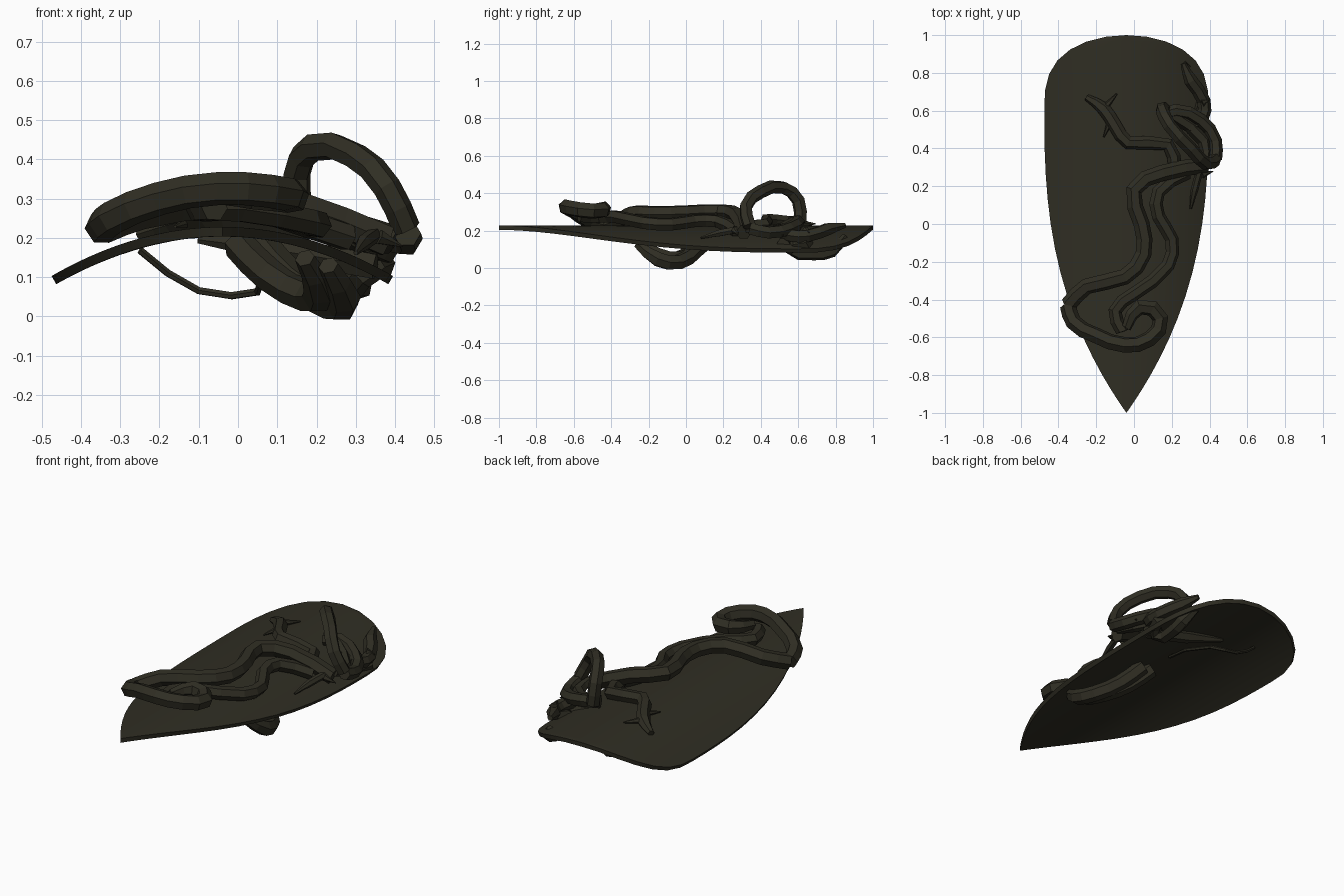
import bpy
import bmesh
import math

if "Cube" in bpy.data.objects:
    bpy.data.objects.remove(bpy.data.objects["Cube"], do_unlink=True)

# One dark olive colour for everything
olive = bpy.data.materials.new("dark_olive")
olive.use_nodes = True
colour = (.029, .027, .017, 1)
olive.diffuse_color = colour
olive.node_tree.nodes["Principled BSDF"].inputs["Base Color"].default_value = colour

# Shield proportions
CENTRE = -.04
HALF_WIDTH = .435
WIDEST = .6
CROWN = .228
ARCH = .125


def activate(obj):
    bpy.ops.object.select_all(action="DESELECT")
    obj.select_set(True)
    bpy.context.view_layer.objects.active = obj


def surface_height(x):
    """Height of the arched shield face at a given x."""
    return CROWN - ARCH * ((x - CENTRE) / HALF_WIDTH) ** 2


def half_width(y):
    """Outline: a pointed taper to the front, a rounded end at the back."""
    if y < WIDEST:
        reach = (WIDEST - y) / (WIDEST + 1)
        return HALF_WIDTH * (1 - reach ** 2.6)
    reach = min((y - WIDEST) / (1 - WIDEST), 1)
    return HALF_WIDTH * math.sqrt(1 - reach ** 3)


def build_shield(name, rows, columns, thickness):
    """Loft rows across the arched face, then thicken downwards."""
    bm = bmesh.new()
    grid = []
    for j in range(rows + 1):
        y = -math.cos(math.pi * j / rows)
        row = []
        for i in range(columns + 1):
            x = CENTRE + half_width(y) * math.sin((i / columns - .5) * math.pi)
            row.append(bm.verts.new((x, y, surface_height(x))))
        grid.append(row)
    for lower, upper in zip(grid, grid[1:]):
        for i in range(columns):
            bm.faces.new((lower[i], lower[i + 1], upper[i + 1], upper[i]))
    bmesh.ops.remove_doubles(bm, verts=bm.verts, dist=.0001)
    bmesh.ops.recalc_face_normals(bm, faces=bm.faces)
    mesh = bpy.data.meshes.new(name)
    bm.to_mesh(mesh)
    bm.free()
    mesh.materials.append(olive)
    shield = bpy.data.objects.new(name, mesh)
    bpy.context.collection.objects.link(shield)
    activate(shield)
    solid = shield.modifiers.new("thickness", "SOLIDIFY")
    solid.thickness = thickness
    solid.offset = -1
    bpy.ops.object.modifier_apply(modifier=solid.name)
    bpy.ops.object.shade_smooth_by_angle(angle=math.radians(40))


def build_vine(name, path, radius, lift, end_lift, bulge=0, start=1, end=1):
    """Faceted tube following a plan path at a height above the shield face.

    The lift blends from start to end, and bulge bows the middle up or down.
    """
    curve = bpy.data.curves.new(name, "CURVE")
    curve.dimensions = "3D"
    curve.bevel_depth = radius
    curve.bevel_resolution = 1
    curve.resolution_u = 2
    curve.use_fill_caps = True
    spline = curve.splines.new("BEZIER")
    last = len(path) - 1
    spline.bezier_points.add(last)
    for i, (point, (x, y)) in enumerate(zip(spline.bezier_points, path)):
        along = i / last
        height = lift + (end_lift - lift) * along + bulge * math.sin(math.pi * along)
        point.co = (x, y, surface_height(x) + height)
        point.handle_left_type = "AUTO"
        point.handle_right_type = "AUTO"
    spline.bezier_points[0].radius = start
    spline.bezier_points[last].radius = end
    spline.use_smooth = False
    curve.materials.append(olive)
    vine = bpy.data.objects.new(name, curve)
    bpy.context.collection.objects.link(vine)
    activate(vine)
    bpy.ops.object.convert(target="MESH")


THICK = .043
MEDIUM = .036
THIN = .02

# Shield body
build_shield("shield_body", rows=24, columns=20, thickness=.024)

# Long vine winding from the left edge to the right edge
build_vine("main_vine", [
    (.38, .31), (.15, .27), (0, .18), (.04, 0), (.05, -.16),
    (-.05, -.28), (-.25, -.33), (-.35, -.43),
], THICK, lift=.08, end_lift=.06)

# Its continuation, curling and rising at the front
build_vine("front_curl", [
    (-.35, -.43), (-.32, -.52), (-.2, -.59), (-.05, -.64), (.08, -.61),
    (.14, -.5), (.03, -.44), (-.04, -.55),
], THICK, lift=.06, end_lift=.08, bulge=.03, end=.6)

# Second vine beside the main one
build_vine("second_vine", [
    (.28, .27), (.13, .17), (.13, .04), (.2, -.08), (.18, -.22),
    (0, -.37), (-.1, -.46), (-.06, -.57),
], MEDIUM, lift=.04, end_lift=.05)

# Branch over the back half, with twigs
build_vine("back_branch", [
    (.22, .28), (.18, .42), (-.03, .43), (-.1, .52), (-.16, .61), (-.25, .67),
], MEDIUM, lift=.04, end_lift=.01, end=.5)
build_vine("back_twig", [(-.16, .61), (-.09, .69)],
           THIN, lift=.02, end_lift=.01, end=.2)
build_vine("inner_twig", [(-.12, .56), (-.16, .46)],
           THIN, lift=.02, end_lift=.01, end=.2)

# Standing loop above the left edge, closed by a low outer vine
build_vine("standing_loop", [
    (.16, .61), (.15, .6), (.19, .52), (.3, .4), (.38, .32), (.43, .34),
], MEDIUM, lift=.04, end_lift=.14, bulge=.165)
build_vine("loop_base", [
    (.43, .34), (.43, .44), (.35, .55), (.22, .6), (.14, .57),
], MEDIUM, lift=.13, end_lift=.04)
build_vine("loop_brace", [(.2, .58), (.37, .44), (.38, .32)],
           MEDIUM, lift=.05, end_lift=.1, end=.6)

# Vine wrapping around the back left edge, above and below
build_vine("edge_vine", [
    (.26, .85), (.3, .76), (.37, .65), (.36, .56), (.28, .5),
], MEDIUM, lift=.06, end_lift=.05, start=.4)
build_vine("edge_underside_vine", [
    (.37, .66), (.31, .56), (.3, .68), (.31, .78), (.26, .85),
], MEDIUM, lift=.02, end_lift=0, bulge=-.085, end=.5)

# Pair of strands bowing below the shield
for side, shift in (("inner", 0), ("outer", .06)):
    build_vine(side + "_lower_vine", [
        (shift, .15), (.08 + shift, .05), (.18 + shift, -.04),
        (.21 + shift, -.15), (.17 + shift, -.26),
    ], THICK, lift=-.04, end_lift=-.05, bulge=-.1, end=.6)

# Short offshoot climbing the left edge beside the main vine
build_vine("edge_offshoot", [(.3, .08), (.32, .18), (.35, .29)],
           THIN, lift=.01, end_lift=.08, start=.3)

# Thin tendrils on the underside
build_vine("underside_tendril", [(-.25, .7), (-.1, .74), (.05, .7), (0, .3)],
           THIN / 2, lift=-.03, end_lift=-.03, bulge=-.15)
build_vine("underside_strand", [(-.1, .62), (.1, .56), (.35, .52)],
           MEDIUM, lift=-.03, end_lift=0, bulge=-.03, start=.3)

# Thorns where the vines cross the left edge
for name, y, tip in (("front", .26, .42), ("middle", .5, .43), ("back", .64, .4)):
    build_vine(name + "_edge_thorn", [(.36, y), (tip, y + .02)],
               THIN, lift=.08, end_lift=.09, end=.1)
